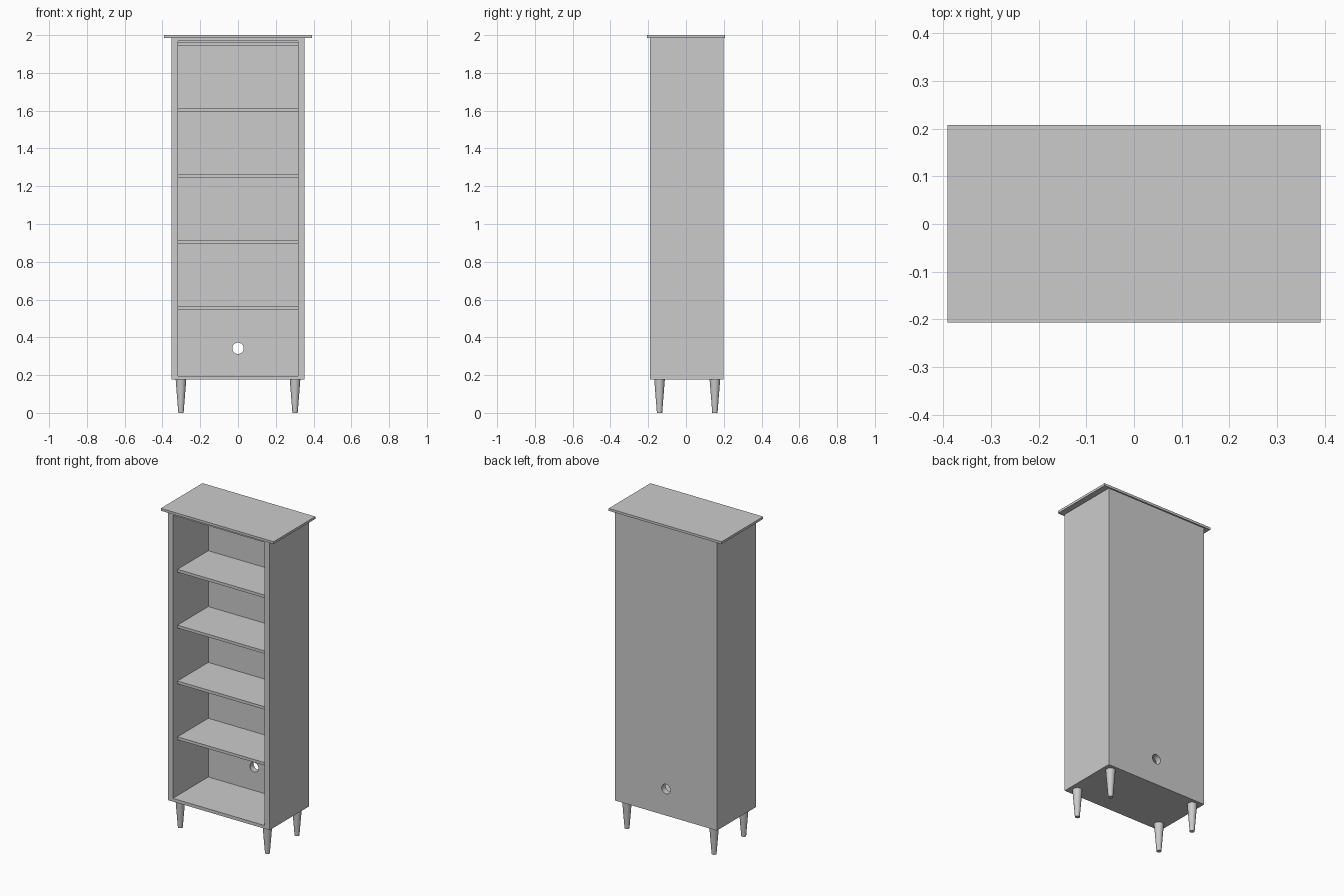
import bpy, math

if "Cube" in bpy.data.objects:
    bpy.data.objects.remove(bpy.data.objects["Cube"])

def box(name, x, y, z):
    """Box from (min, max) ranges on each axis."""
    bpy.ops.mesh.primitive_cube_add(size=1, location=[(a + b) / 2 for a, b in (x, y, z)])
    ob = bpy.context.object
    ob.name = name
    ob.scale = [b - a for a, b in (x, y, z)]
    bpy.ops.object.transform_apply(location=False, rotation=False, scale=True)
    return ob

def cut(target, cutter):
    mod = target.modifiers.new("cut", 'BOOLEAN')
    mod.operation = 'DIFFERENCE'
    mod.solver = 'EXACT'
    mod.object = cutter
    bpy.context.view_layer.objects.active = target
    bpy.ops.object.modifier_apply(modifier=mod.name)
    bpy.data.objects.remove(cutter)

HALF_W, INNER_W = 0.353, 0.318
FRONT, BACK, INNER_BACK = -0.191, 0.198, 0.160
BOTTOM, TOP = 0.176, 1.985

# Cabinet shell, open at the front
shell = box("cabinet_shell", (-HALF_W, HALF_W), (FRONT, BACK), (BOTTOM, TOP))
cut(shell, box("opening_cutter", (-INNER_W, INNER_W), (FRONT - 0.1, INNER_BACK), (0.196, 1.970)))

# Round cable hole through the back
bpy.ops.mesh.primitive_cylinder_add(vertices=32, radius=0.03, depth=0.2,
                                    location=(0, BACK, 0.342), rotation=(math.pi / 2, 0, 0))
cut(shell, bpy.context.object)
bpy.ops.object.select_all(action='DESELECT')
shell.select_set(True)
bpy.context.view_layer.objects.active = shell
bpy.ops.object.shade_smooth_by_angle(angle=math.radians(30))

# Overhanging top board
box("top_board", (-0.391, 0.391), (-0.206, 0.207), (TOP, 2.0))

# Evenly spaced shelves, set back from the front
for i in range(5):
    z = 0.546 + 0.35 * i
    box(f"shelf_{i + 1}", (-INNER_W, INNER_W), (-0.145, INNER_BACK), (z, z + 0.018))

# Four tapered round legs
for sx, side in ((-1, "left"), (1, "right")):
    for y, end in ((-0.14, "front"), (0.153, "back")):
        bpy.ops.mesh.primitive_cone_add(vertices=32, radius1=0.014, radius2=0.028,
                                        depth=BOTTOM, location=(sx * 0.302, y, BOTTOM / 2))
        leg = bpy.context.object
        leg.name = f"{end}_{side}_leg"
        bpy.ops.object.shade_smooth_by_angle(angle=math.radians(30))
